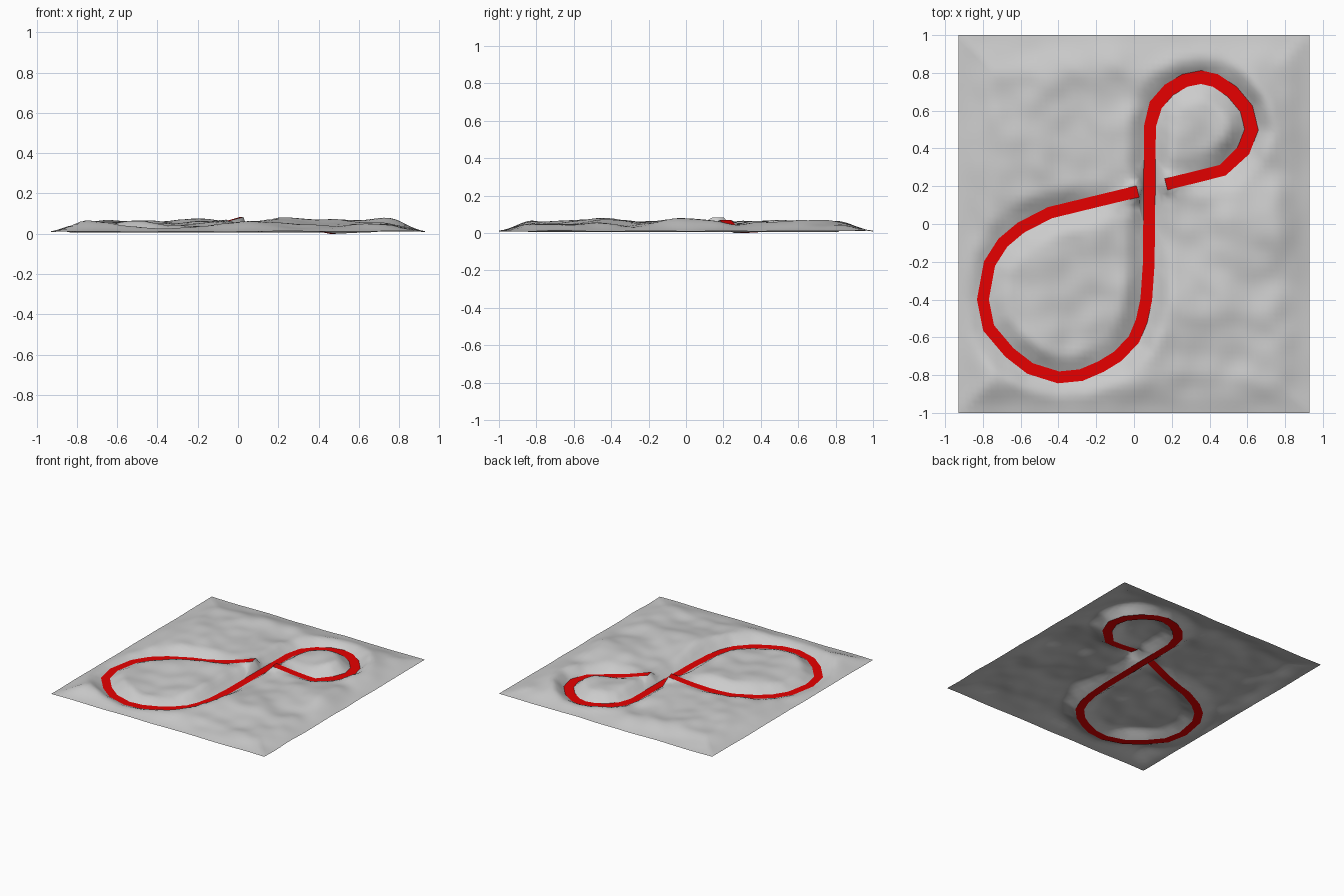
import bpy, math
from mathutils import Vector, noise
from mathutils.geometry import delaunay_2d_cdt

if "Cube" in bpy.data.objects:
    bpy.data.objects.remove(bpy.data.objects["Cube"])

HX, HY, STEP = 0.928, 1.0, 0.029
ROAD_Z = 0.010

# Road centre line: from the crossing round the small loop, down, round the big loop
path = [(.17, .21), (.245, .229), (.32, .247), (.395, .266), (.47, .285), (.58, .39),
        (.622, .5), (.595, .61), (.52, .70), (.43, .76), (.355, .777), (.27, .76),
        (.185, .71), (.115, .63), (.085, .52), (.083, .35), (.082, .2), (.08, 0),
        (.078, -.21), (.065, -.40), (.04, -.515), (0, -.61), (-.085, -.70),
        (-.175, -.755), (-.28, -.80), (-.4, -.812), (-.55, -.765), (-.66, -.68),
        (-.77, -.55), (-.80, -.4), (-.765, -.21), (-.695, -.10), (-.60, -.02),
        (-.445, .06), (-.35, .083), (-.26, .105), (-.165, .128), (-.07, .151), (.02, .172)]
path = [Vector(p) for p in path]


def smooth(t):
    t = max(0.0, min(1.0, t))
    return t * t * (3 - 2 * t)


def ramp(i):
    """Road height: flat, climbing towards the crossing at both ends."""
    s = abs(path[i].x - .08)
    if i <= 4:
        return ROAD_Z - .006 + .070 * max(0, 1 - (s - .09) / .3) ** 1.2
    if i >= 33:
        return ROAD_Z + .078 * max(0, 1 - (s - .06) / .46) ** 1.8
    return ROAD_Z


# Road edges, mitred at every bend and a little wider in the small loop
n = len(path)
road_z = [ramp(i) for i in range(n)]
pts, zs = [], []
for i, p in enumerate(path):
    a = (p - path[max(i - 1, 0)]).normalized()
    b = (path[min(i + 1, n - 1)] - p).normalized()
    t = (a + b).normalized()
    half = (.035 if 5 <= i <= 13 else .031) / max(.7, t.dot(b if i < n - 1 else a))
    side = Vector((-t.y, t.x)) * half
    pts += [p + side, p - side]
    zs += [road_z[i]] * 2
quads = [(2 * i, 2 * i + 1, 2 * i + 3, 2 * i + 2) for i in range(n - 1)]

# Dense samples of the road for distance and height lookups
samples = []
for i in range(n - 1):
    k = max(1, math.ceil((path[i + 1] - path[i]).length / .025))
    for j in range(k):
        q = path[i].lerp(path[i + 1], j / k)
        samples.append((q.x, q.y, road_z[i] + (road_z[i + 1] - road_z[i]) * j / k))
samples.append((path[-1].x, path[-1].y, road_z[-1]))


def near_road(x, y):
    dmin, sw, sz = 9.0, 0.0, 0.0
    for qx, qy, qz in samples:
        d2 = (x - qx) ** 2 + (y - qy) ** 2 + 1e-6
        dmin = min(dmin, d2)
        w = 1 / (d2 * d2)
        sw += w
        sz += w * qz
    return math.sqrt(dmin), sz / sw


# Rolling ground points, banked down to the road and to the outer rim
nx, ny = round(2 * HX / STEP), round(2 * HY / STEP)
for i in range(nx + 1):
    for j in range(ny + 1):
        x, y = -HX + 2 * HX * i / nx, -HY + 2 * HY * j / ny
        d, rz = near_road(x, y)
        if d < .047:
            continue
        v = Vector((x * 3 + 5, y * 3 + 2, .4))
        hill = .06 + .034 * noise.noise(v) + .014 * noise.noise(v * 2.4)
        rim = smooth(.12 + min(HX - abs(x), HY - abs(y)) / .24) - .04
        ground = .015 + .005 * noise.noise(v * 1.5) + max(0, hill - .012) * rim
        pts.append(Vector((x, y)))
        zs.append(rz + (ground - rz) * smooth((d - .015) / .12))

# One triangulation, split into ground and road so the edges meet exactly
ov, _, of, src_v, _, src_f = delaunay_2d_cdt(pts, [], quads, 0, 1e-5)
low = min(zs)
coords = [(v.x, v.y, (zs[s[0]] if s else ROAD_Z) - low) for v, s in zip(ov, src_v)]


def build(name, faces, colour=None):
    used = sorted({i for f in faces for i in f})
    idx = {v: k for k, v in enumerate(used)}
    me = bpy.data.meshes.new(name)
    me.from_pydata([coords[i] for i in used], [], [[idx[i] for i in f] for f in faces])
    me.validate()
    ob = bpy.data.objects.new(name, me)
    bpy.context.collection.objects.link(ob)
    if colour:
        m = bpy.data.materials.new(name)
        m.diffuse_color = colour
        m.use_nodes = True
        m.node_tree.nodes["Principled BSDF"].inputs["Base Color"].default_value = m.diffuse_color
        me.materials.append(m)
    for p in me.polygons:
        p.use_smooth = True
    return ob


build("ground", [f for f, s in zip(of, src_f) if not s])
build("road", [f for f, s in zip(of, src_f) if s], (.8, 0, 0, 1))
